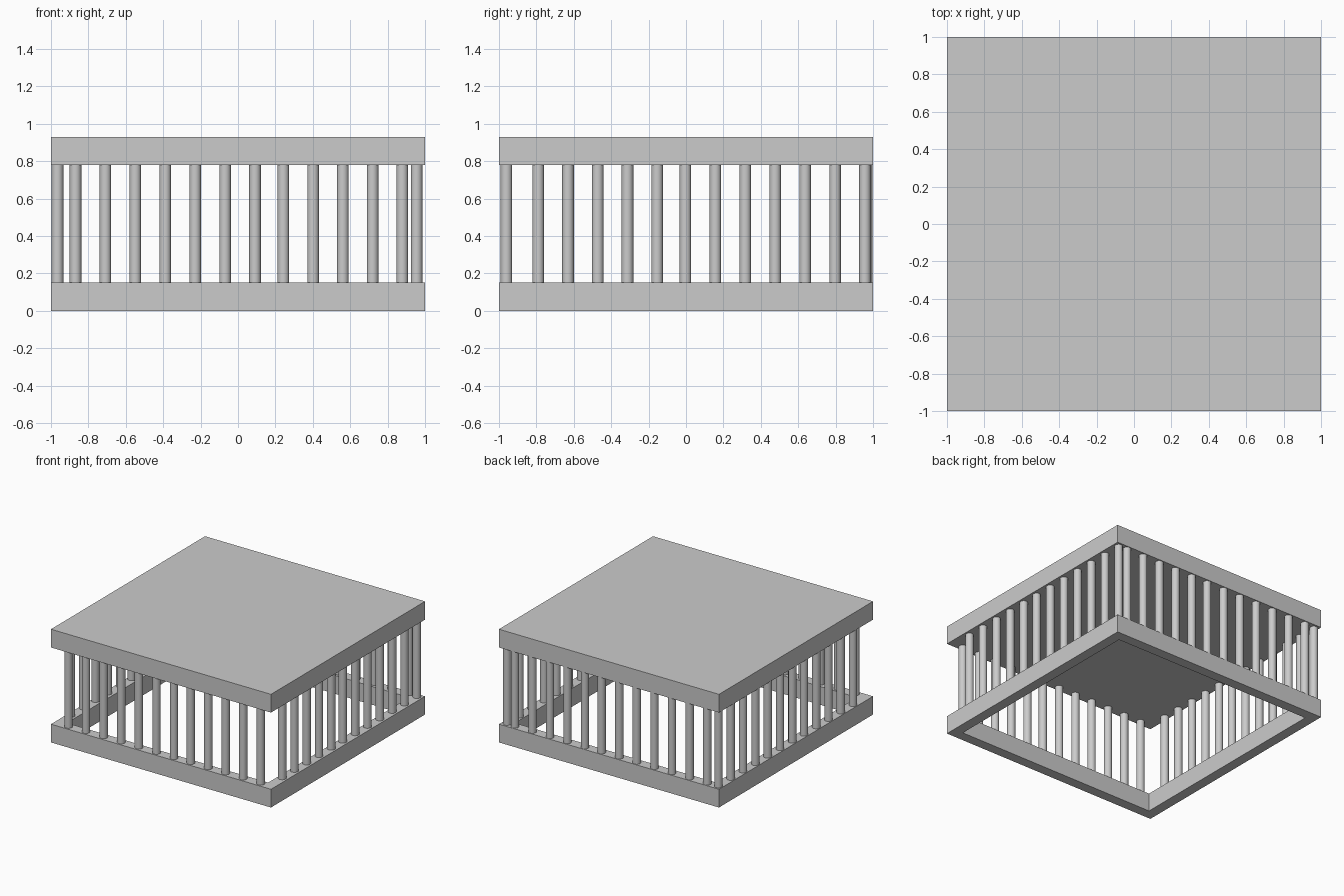
import bpy, bmesh
from mathutils import Matrix

if "Cube" in bpy.data.objects:
    bpy.data.objects.remove(bpy.data.objects["Cube"])


def make_object(name, bm):
    mesh = bpy.data.meshes.new(name)
    bm.to_mesh(mesh)
    bm.free()
    obj = bpy.data.objects.new(name, mesh)
    bpy.context.collection.objects.link(obj)
    return obj


# solid roof slab
bm = bmesh.new()
bmesh.ops.create_cube(bm, size=1, matrix=Matrix.Translation((0, 0, 0.855)) @ Matrix.Diagonal((2, 2, 0.15, 1)))
make_object("top_slab", bm)

# open square base frame, swept from an inner and outer outline
bm = bmesh.new()
corners = [(-1, -1), (1, -1), (1, 1), (-1, 1)]
INNER, HEIGHT = 0.915, 0.15
rings = [[bm.verts.new((x * s, y * s, z)) for x, y in corners]
         for s, z in ((1, 0), (1, HEIGHT), (INNER, HEIGHT), (INNER, 0))]
for k in range(4):
    a, b = rings[k], rings[(k + 1) % 4]
    for i in range(4):
        j = (i + 1) % 4
        bm.faces.new((a[i], a[j], b[j], b[i]))
bmesh.ops.recalc_face_normals(bm, faces=bm.faces)
make_object("base_frame", bm)


# rows of round bars between frame and slab
def bar_row(name, points):
    bm = bmesh.new()
    for x, y in points:
        bmesh.ops.create_cone(bm, cap_ends=True, segments=24, radius1=0.031, radius2=0.031,
                              depth=0.63, matrix=Matrix.Translation((x, y, 0.465)))
    for f in bm.faces:
        f.smooth = len(f.verts) == 4
    for e in bm.edges:
        e.smooth = all(len(f.verts) == 4 for f in e.link_faces)
    make_object(name, bm)


# the pitch is slightly tighter at one gap in each row
xs = [-0.869 + 0.16 * i for i in range(7)] + [0.243 + 0.159 * i for i in range(5)]
ys = [-0.79 + 0.159 * i for i in range(5)] + [-0.003 + 0.16 * i for i in range(7)]
bar_row("front_bars", [(x, -0.96) for x in xs])
bar_row("back_bars", [(x, 0.965) for x in xs])
bar_row("left_bars", [(-0.965, y) for y in ys])
bar_row("right_bars", [(0.955, y) for y in ys])
